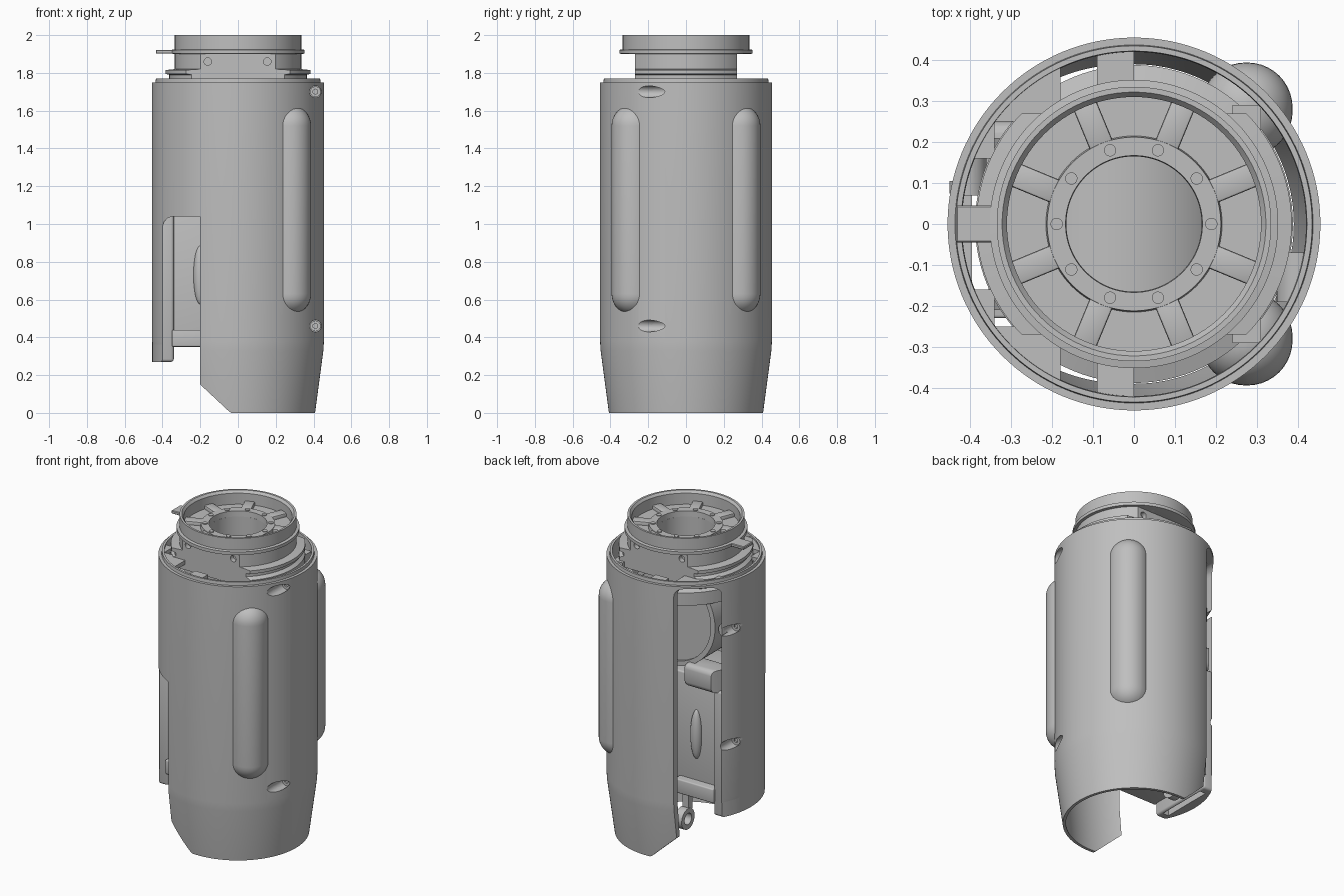
import bpy, bmesh, math
from math import sin, cos, pi, radians

old = bpy.data.objects.get("Cube")
if old:
    bpy.data.objects.remove(old)

grey = bpy.data.materials.new("satin grey")
grey.use_nodes = True
grey.diffuse_color = (0.52, 0.52, 0.52, 1)
grey.node_tree.nodes["Principled BSDF"].inputs["Base Color"].default_value = (0.52, 0.52, 0.52, 1)


def make(name, bm):
    bmesh.ops.recalc_face_normals(bm, faces=bm.faces)
    me = bpy.data.meshes.new(name)
    bm.to_mesh(me)
    bm.free()
    me.materials.append(grey)
    ob = bpy.data.objects.new(name, me)
    bpy.context.collection.objects.link(ob)
    return ob


def lathe(name, profile, n=96):
    """Revolve a closed (radius, z) profile about the z axis."""
    bm = bmesh.new()
    rings = [[bm.verts.new((r * cos(2 * pi * i / n), r * sin(2 * pi * i / n), z))
              for i in range(n)] for r, z in profile]
    for a, b in zip(rings, rings[1:] + rings[:1]):
        for i in range(n):
            j = (i + 1) % n
            bm.faces.new((a[i], a[j], b[j], b[i]))
    return make(name, bm)


def prism(name, outline, y0, y1):
    """Extrude an (x, z) outline along y."""
    bm = bmesh.new()
    face = bm.faces.new([bm.verts.new((x, y0, z)) for x, z in outline])
    new = bmesh.ops.extrude_face_region(bm, geom=[face])["geom"]
    bmesh.ops.translate(bm, vec=(0, y1 - y0, 0),
                        verts=[v for v in new if isinstance(v, bmesh.types.BMVert)])
    return make(name, bm)


def box(name, x0, x1, y0, y1, z0, z1, bevel=0, seg=3):
    bm = bmesh.new()
    bmesh.ops.create_cube(bm, size=1)
    for v in bm.verts:
        v.co = ((x0 + x1) / 2 + v.co.x * (x1 - x0),
                (y0 + y1) / 2 + v.co.y * (y1 - y0),
                (z0 + z1) / 2 + v.co.z * (z1 - z0))
    if bevel:
        bmesh.ops.bevel(bm, geom=bm.edges[:], offset=bevel, segments=seg,
                        profile=0.5, affect='EDGES')
    return make(name, bm)


def cyl(name, r, length, loc, axis='Z', n=32):
    rot = {'X': (0, pi / 2, 0), 'Y': (pi / 2, 0, 0), 'Z': (0, 0, 0)}[axis]
    bpy.ops.mesh.primitive_cylinder_add(vertices=n, radius=r, depth=length,
                                        location=loc, rotation=rot)
    ob = bpy.context.object
    ob.name = name
    ob.data.materials.append(grey)
    return ob


def boolean(ob, tool, op='DIFFERENCE'):
    mod = ob.modifiers.new("cut", 'BOOLEAN')
    mod.operation, mod.solver, mod.object = op, 'EXACT', tool
    bpy.context.view_layer.objects.active = ob
    bpy.ops.object.modifier_apply(modifier=mod.name)
    bpy.data.objects.remove(tool)


def keep_inside(ob, r=0.43):
    """Trim a part so it stays within the shell wall."""
    boolean(ob, cyl("trim", r, 2.0, (0, 0, 1.0), 'Z', 128), 'INTERSECT')


def rounded_slot(x0, x1, z0, z1, r, right=False):
    """Outline with rounded upper corners."""
    steps = [radians(a) for a in range(0, 91, 15)]
    pts = [(x0, z0)] + [(x0 + r - r * cos(a), z1 - r + r * sin(a)) for a in steps]
    if right:
        pts += [(x1 - r + r * sin(a), z1 - r + r * cos(a)) for a in steps]
    else:
        pts.append((x1, z1))
    return pts + [(x1, z0)]


# Outer shell with tapered foot and stepped rim
shell = lathe("shell", [(0.408, 0), (0.452, 0.33), (0.455, 0.38), (0.455, 1.75),
                        (0.437, 1.75), (0.435, 1.77), (0.422, 1.77), (0.42, 1.74),
                        (0.42, 0.36), (0.39, 0)], 128)
# Open foot, side recesses
boolean(shell, prism("foot_cut", [(-0.6, -0.1), (0.067, -0.1), (-0.02, -0.01), (-0.05, 0.01),
                                  (-0.2, 0.15), (-0.2, 0.27), (-0.6, 0.27)], -0.6, 0.6))
boolean(shell, prism("front_cut", rounded_slot(-0.4, -0.2, 0.2, 1.04, 0.06), -0.6, -0.1))
boolean(shell, prism("back_cut", rounded_slot(-0.4, -0.2, 0.2, 1.735, 0.05, True), 0.1, 0.6))

# Hollow rail closing the recess edges
rail = cyl("side_rail", 0.454, 0.9, (0, 0, 0.72), 'Z', 128)
boolean(rail, box("rail_limit", -0.6, -0.34, -0.214, 0.214, 0.27, 1.06, 0.015), 'INTERSECT')
boolean(rail, box("rail_hollow", -0.395, -0.355, -0.165, 0.165, 0.2, 1.2))

# Counterbored screws with bosses behind the wall, two on each of two sides
for x, side, heights in ((0.41, 1, (0.46, 1.7)), (-0.422, -1, (0.72, 1.44))):
    for z in heights:
        boss = cyl("screw_boss", 0.05, 0.12, (x - 0.012 * side, -0.13 * side, z), 'Y')
        keep_inside(boss)
        for part in (shell, rail, boss):
            boolean(part, cyl("screw_cut", 0.031, 0.49, (x, -0.34 * side, z), 'Y'))
        screw = cyl("screw", 0.028, 0.03, (x, -0.09 * side, z), 'Y')
        boolean(screw, cyl("socket_cut", 0.014, 0.02, (x, -0.105 * side, z), 'Y', 6))

# Long rounded bulges on the left side
for s, label in ((-1, "front"), (1, "back")):
    ys = sorted((s * 0.165, s * 0.394))
    box(label + "_bulge", 0.162, 0.387, ys[0], ys[1], 0.52, 1.63, 0.11, 10)

# Inner core behind the recesses
box("inner_core", -0.35, 0.1, -0.18, 0.18, 0.36, 1.1, 0.01)
box("core_foot", -0.35, -0.08, -0.23, 0.23, 0.35, 0.44, 0.008)
keep_inside(box("window_ledge", -0.41, -0.15, 0.1, 0.25, 1.05, 1.19, 0.03))
for s in (-1, 1):
    bpy.ops.mesh.primitive_uv_sphere_add(segments=24, ring_count=16, location=(-0.2, s * 0.18, 0.73))
    bump = bpy.context.object
    bump.name = "core_bump"
    bump.scale = (0.036, 0.035, 0.155)
    bump.data.materials.append(grey)

# Cable eye under the core
eye = cyl("cable_eye", 0.065, 0.05, (-0.13, 0.2, 0.19), 'X')
boolean(eye, cyl("eye_cut", 0.035, 0.2, (-0.13, 0.2, 0.19), 'X'))
box("eye_stem", -0.15, -0.11, 0.15, 0.19, 0.24, 0.4)

# Horizontal joint drum seen through the back window
drum = cyl("joint_drum", 0.31, 0.42, (-0.04, 0, 1.45), 'Y', 64)
boolean(drum, cyl("drum_recess", 0.28, 0.03, (-0.04, 0.21, 1.45), 'Y', 64))

# Neck with flats and its lower flange
neck = lathe("neck", [(0.165, 1.7), (0.385, 1.7), (0.385, 1.755), (0.365, 1.77), (0.365, 1.79),
                      (0.385, 1.795), (0.385, 1.815), (0.335, 1.82), (0.335, 1.905), (0.165, 1.905)])
for s in (-1, 1):
    ys = sorted((s * 0.27, s * 0.6))
    boolean(neck, box("flat_cut", -0.6, 0.6, ys[0], ys[1], 1.5, 2.1))
    for x in (-0.16, 0.155):
        boolean(neck, cyl("neck_hole", 0.02, 0.06, (x, s * 0.27, 1.86), 'Y', 20))

# Collar with dished top
lathe("collar", [(0.34, 1.9), (0.352, 1.902), (0.352, 1.922), (0.335, 1.925), (0.335, 2.0),
                 (0.322, 2.0), (0.31, 1.985), (0.31, 1.915), (0.215, 1.915), (0.212, 1.94),
                 (0.167, 1.94), (0.165, 1.9)])
box("collar_tab", -0.435, -0.34, -0.045, 0.045, 1.902, 1.922, 0.004, 1)

# Dish ribs and bolt ring
for i in range(8):
    rib = box("dish_rib", 0.2, 0.32, -0.03, 0.03, 1.9, 1.937, 0.006, 2)
    rib.rotation_euler.z = radians(22.5 + 45 * i)
for i in range(10):
    a = 2 * pi * i / 10
    cyl("ring_bolt", 0.015, 0.02, (0.189 * cos(a), 0.189 * sin(a), 1.935), 'Z', 16)

# Ring and brackets holding the neck inside the shell
lathe("support_ring", [(0.33, 1.6), (0.388, 1.6), (0.388, 1.68), (0.33, 1.7)])
for s in (-1, 1):
    for name, x0, x1, a, b, z0, z1 in (("rib", -0.09, 0, 0.3, 0.44, 1.6, 1.73),
                                       ("corner_bracket", -0.36, -0.18, 0.25, 0.4, 1.735, 1.76),
                                       ("screw_bracket", 0.24, 0.31, 0.22, 0.29, 1.6, 1.735),
                                       ("side_bracket", -0.42, -0.34, 0.16, 0.26, 1.735, 1.76)):
        ys = sorted((s * a, s * b))
        keep_inside(box(name, x0, x1, ys[0], ys[1], z0, z1))

# Smooth shading with sharp edges kept
bpy.ops.object.select_all(action='DESELECT')
for ob in bpy.context.scene.objects:
    if ob.type == 'MESH':
        ob.select_set(True)
        bpy.context.view_layer.objects.active = ob
bpy.ops.object.shade_smooth_by_angle(angle=radians(32))
